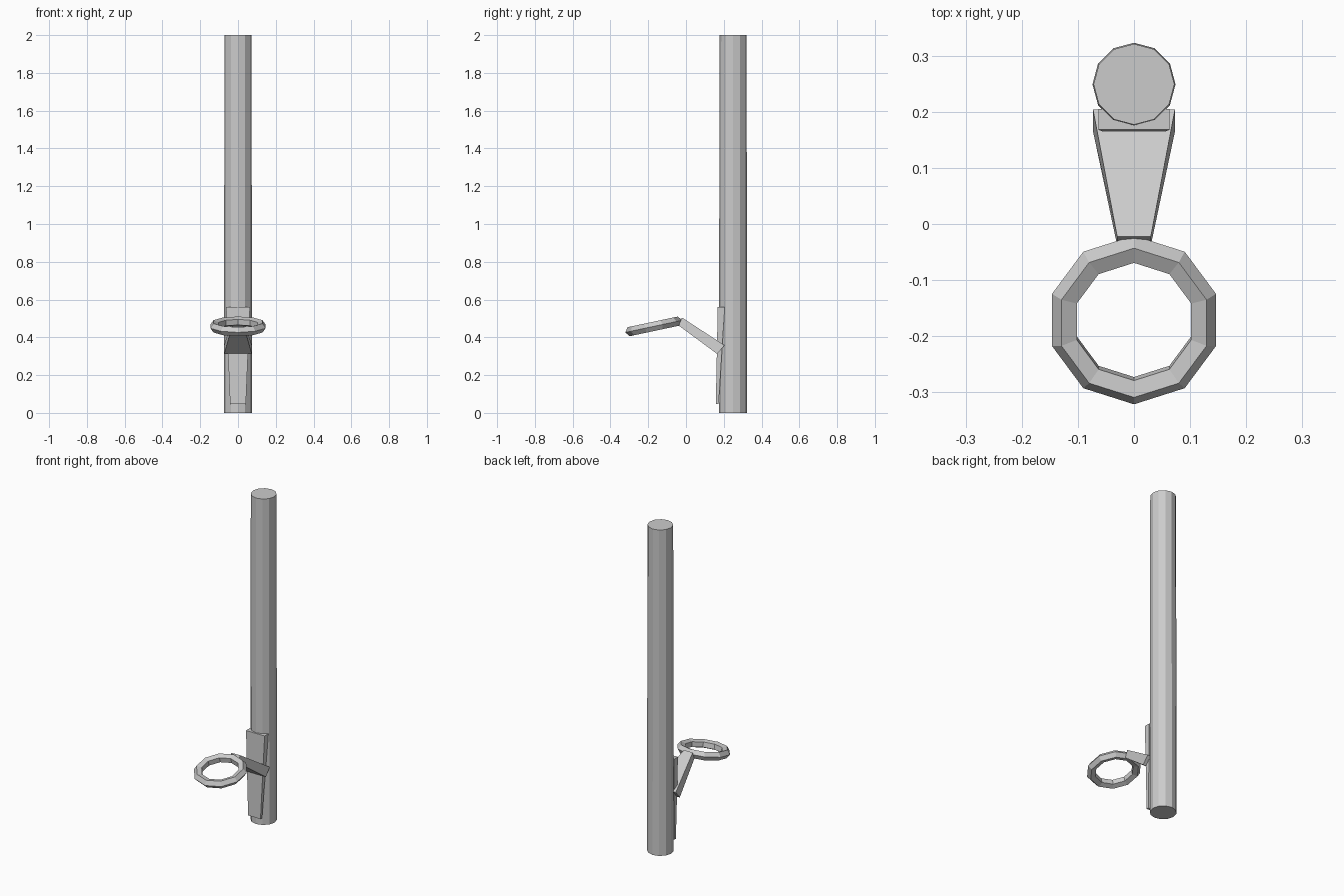
import bpy
from math import radians

if "Cube" in bpy.data.objects:
    bpy.data.objects.remove(bpy.data.objects["Cube"])


def hexahedron(name, end_a, end_b):
    """Symmetric tapered block; each end is a list of four (half_width_sign * x, y, z) corners."""
    verts = end_a + end_b
    faces = [(3, 2, 1, 0), (4, 5, 6, 7)]
    faces += [(i, (i + 1) % 4, (i + 1) % 4 + 4, i + 4) for i in range(4)]
    mesh = bpy.data.meshes.new(name)
    mesh.from_pydata(verts, [], faces)
    mesh.update()
    obj = bpy.data.objects.new(name, mesh)
    bpy.context.collection.objects.link(obj)
    return obj


def section(half_width, p, q):
    """Rectangle across x, running from side-view point p to q, each (y, z)."""
    w = half_width
    return [(-w, *p), (w, *p), (w, *q), (-w, *q)]


# Pole: 12-sided, with a very slight taper
bpy.ops.mesh.primitive_cone_add(vertices=12, radius1=0.074, radius2=0.072,
                                depth=2, location=(0, 0.249, 1))
bpy.context.object.name = "pole"

# Mounting plate: tapered wedge against the pole
hexahedron("mounting_plate",
           section(0.042, (0.158, 0.048), (0.173, 0.048)),
           section(0.063, (0.168, 0.56), (0.205, 0.56)))

# Arm: slopes up and narrows towards the ring
hexahedron("arm",
           section(0.073, (0.204, 0.358), (0.165, 0.312)),
           section(0.03, (-0.022, 0.505), (-0.038, 0.462)))

# Ring: 10-sided hoop with a pentagonal section, tilted down to the front
bpy.ops.mesh.primitive_torus_add(major_segments=10, minor_segments=5,
                                 major_radius=0.128, minor_radius=0.0257,
                                 location=(0, -0.171, 0.458),
                                 rotation=(0, radians(-12), radians(90)))
bpy.context.object.name = "ring"

# Consistent outward faces, flat shaded
import bmesh
for obj in bpy.data.objects:
    bm = bmesh.new()
    bm.from_mesh(obj.data)
    bmesh.ops.recalc_face_normals(bm, faces=bm.faces)
    for f in bm.faces:
        f.smooth = False
    bm.to_mesh(obj.data)
    bm.free()
